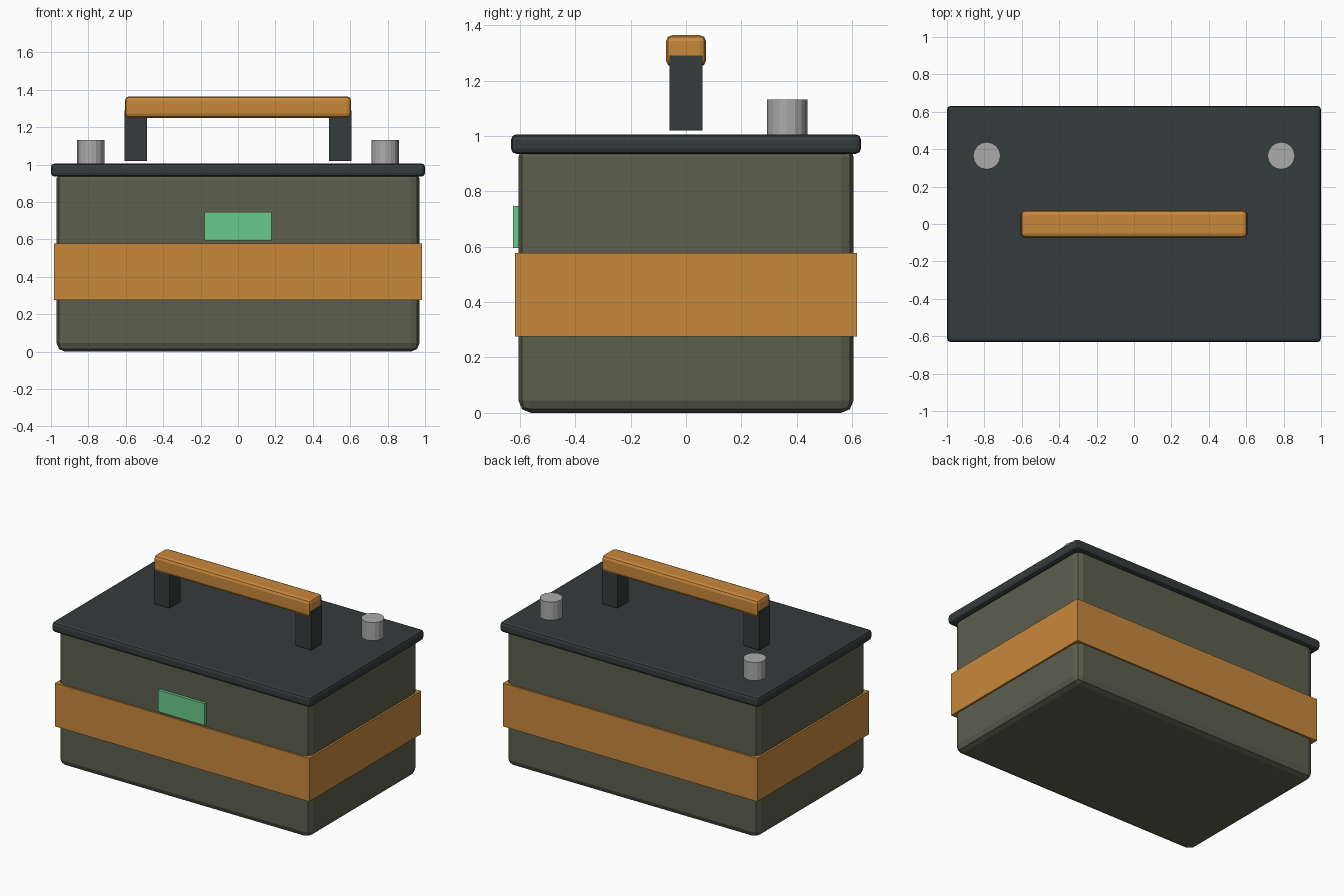
import bpy

cube = bpy.data.objects.get("Cube")
if cube:
    bpy.data.objects.remove(cube, do_unlink=True)


def material(name, color):
    mat = bpy.data.materials.new(name)
    mat.use_nodes = True
    mat.diffuse_color = (*color, 1)
    bsdf = next(n for n in mat.node_tree.nodes if n.type == "BSDF_PRINCIPLED")
    bsdf.inputs["Base Color"].default_value = (*color, 1)
    return mat


olive = material("olive casing", (0.107, 0.114, 0.076))
charcoal = material("charcoal", (0.036, 0.044, 0.044))
orange = material("orange", (0.584, 0.25, 0.045))
green = material("green", (0.144, 0.597, 0.254))
steel = material("steel grey", (0.407, 0.407, 0.415))


def box(name, low, high, mat, bevel=0):
    """Box between two corners, with optional rounded edges."""
    center = [(a + b) / 2 for a, b in zip(low, high)]
    bpy.ops.mesh.primitive_cube_add(size=1, location=center)
    obj = bpy.context.object
    obj.name = name
    obj.scale = [b - a for a, b in zip(low, high)]
    bpy.ops.object.transform_apply(location=False, rotation=False, scale=True)
    obj.data.materials.append(mat)
    if bevel:
        mod = obj.modifiers.new("rounded edges", "BEVEL")
        mod.width = bevel
        mod.segments = 2
    return obj


# Casing, band and lid
box("casing", (-0.97, -0.605, 0), (0.97, 0.605, 0.97), olive, 0.045)
box("band", (-0.983, -0.617, 0.275), (0.983, 0.617, 0.577), orange)
box("lid", (-1, -0.632, 0.935), (1, 0.632, 1.006), charcoal, 0.02)

# Indicator plate on the front
box("indicator", (-0.18, -0.625, 0.595), (0.18, -0.59, 0.747), green)

# Carrying handle
box("handle_grip", (-0.605, -0.072, 1.25), (0.605, 0.072, 1.364), orange, 0.022)

# Mirrored posts and terminals
for side, sign in (("left", 1), ("right", -1)):
    inner, outer = sorted((sign * 0.487, sign * 0.608))
    box(f"handle_post_{side}", (inner, -0.06, 1.02), (outer, 0.06, 1.29), charcoal)
    bpy.ops.mesh.primitive_cylinder_add(
        vertices=16, radius=0.073, depth=0.14, location=(sign * 0.787, 0.365, 1.062))
    terminal = bpy.context.object
    terminal.name = f"terminal_{side}"
    terminal.data.materials.append(steel)
